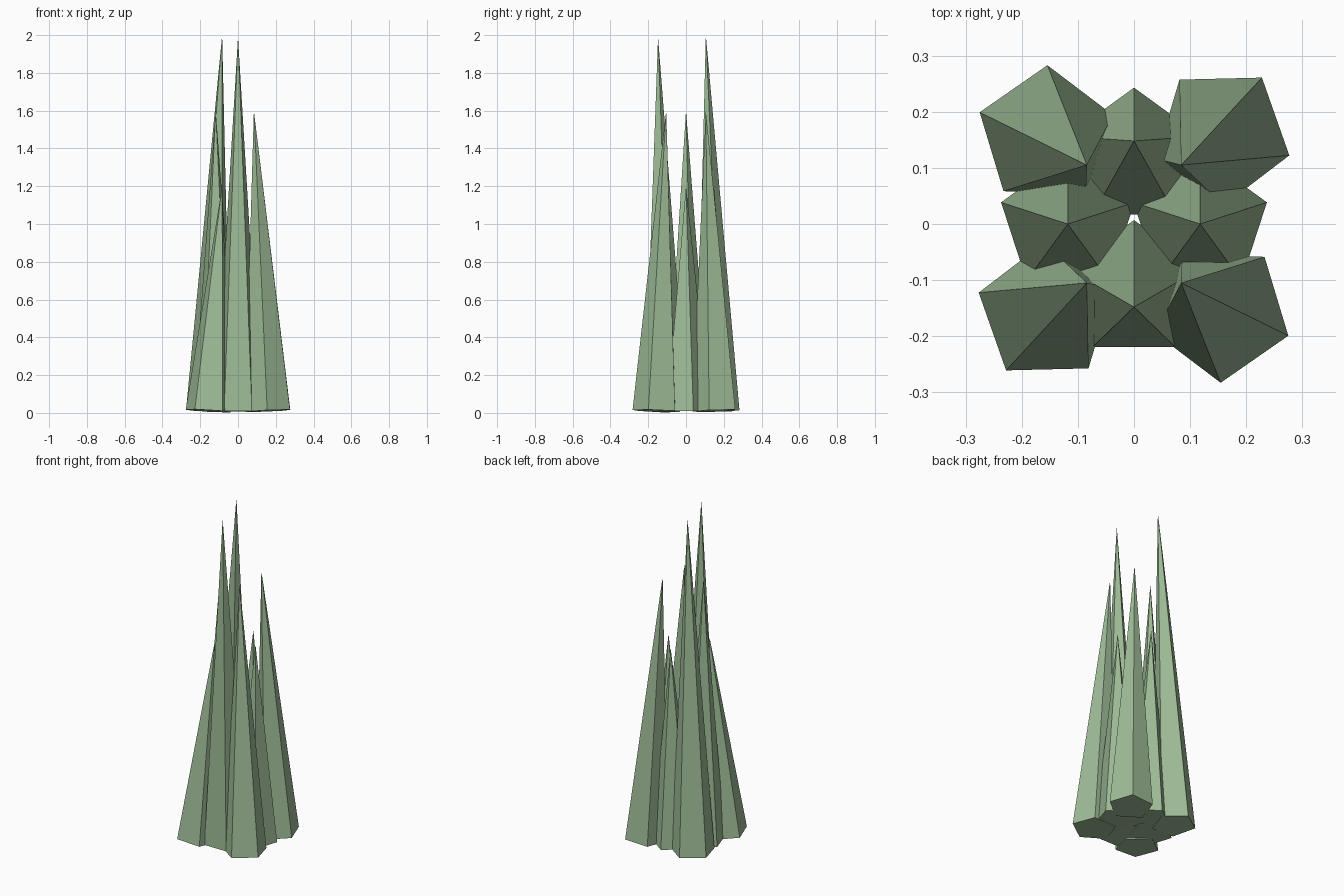
import bpy, bmesh, math

if "Cube" in bpy.data.objects:
    bpy.data.objects.remove(bpy.data.objects["Cube"])

RADIUS = 0.125   # every spike has the same five-sided base
BASE_Z = 0.011

green = bpy.data.materials.new("sage_green")
green.diffuse_color = (0.342, 0.503, 0.309, 1.0)
green.use_nodes = True
green.node_tree.nodes["Principled BSDF"].inputs["Base Color"].default_value = green.diffuse_color


def spike(name, base, tip, height, turn):
    """Leaning five-sided spike; its base is square to the leaning axis."""
    lean_x = (tip[0] - base[0]) / height
    lean_y = (tip[1] - base[1]) / height
    bm = bmesh.new()
    ring = []
    for i in range(5):
        a = math.radians(turn + 72 * i)
        dx, dy = RADIUS * math.cos(a), RADIUS * math.sin(a)
        z = BASE_Z - lean_x * dx - lean_y * dy
        ring.append(bm.verts.new((base[0] + dx, base[1] + dy, z)))
    top = bm.verts.new((tip[0], tip[1], height))
    bm.faces.new(ring[::-1])
    for i in range(5):
        bm.faces.new((ring[i], ring[(i + 1) % 5], top))
    mesh = bpy.data.meshes.new(name)
    bm.to_mesh(mesh)
    bm.free()
    mesh.materials.append(green)
    obj = bpy.data.objects.new(name, mesh)
    bpy.context.collection.objects.link(obj)


# corner spikes lean inwards: x side, y side, height, turn of the base
for name, sx, sy, height, turn in (
        ("back_left_spike", -1, 1, 2.0, 160.8),
        ("back_right_spike", 1, 1, 1.6, 55.4),
        ("front_right_spike", 1, -1, 1.6, -19.2),
        ("front_left_spike", -1, -1, 1.2, 235.4)):
    spike(name, (sx * 0.157, sy * 0.158), (sx * 0.084, sy * 0.105), height, turn)

# side spikes: upright left and right, leaning outwards front and back
for name, sx, sy, height in (
        ("left_spike", -1, 0, 1.6),
        ("right_spike", 1, 0, 1.2),
        ("front_spike", 0, -1, 1.99),
        ("back_spike", 0, 1, 1.2)):
    spike(name, (sx * 0.118, sy * 0.118), (sx * 0.118, sy * 0.148), height, 90)
